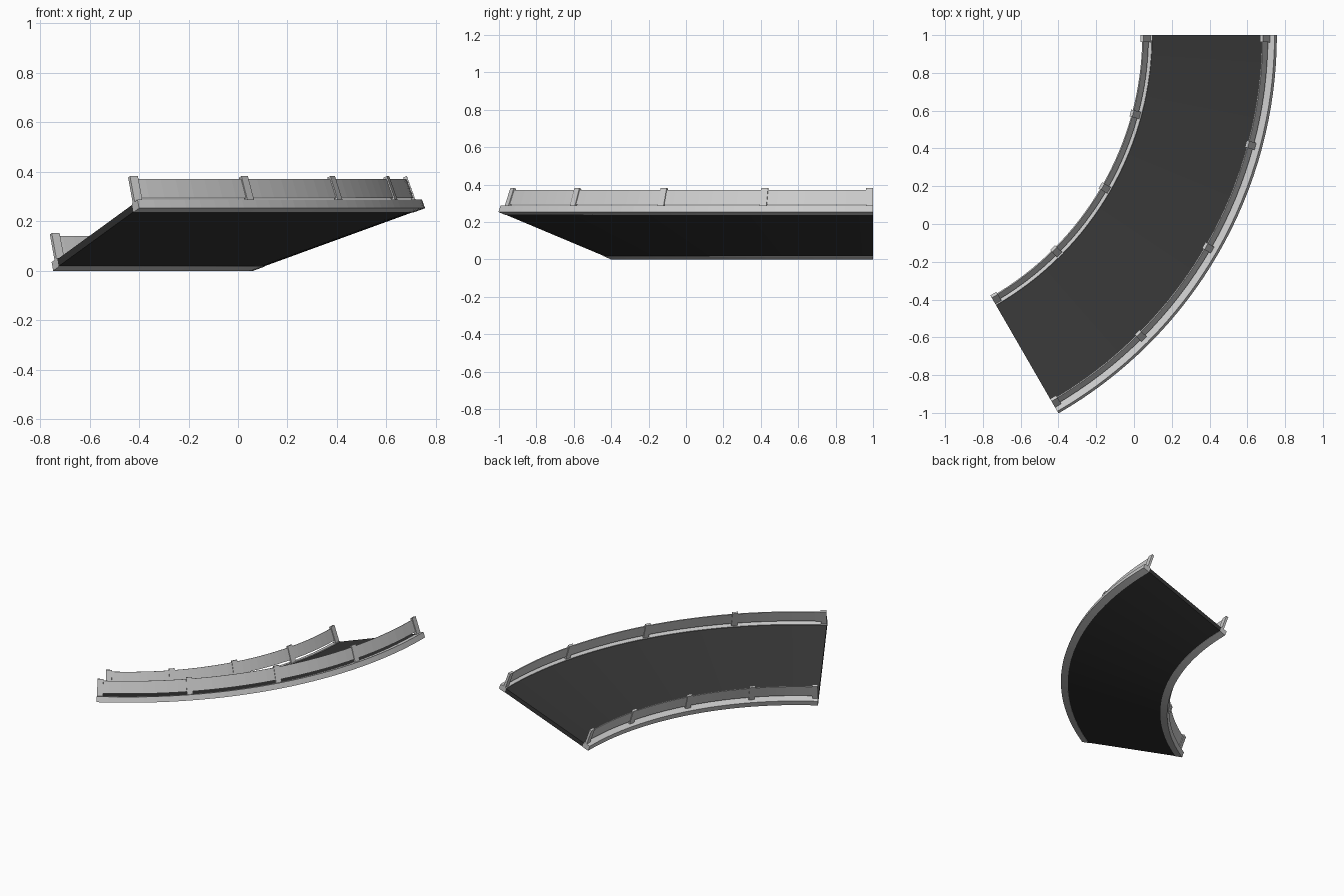
import bpy, bmesh, math

if "Cube" in bpy.data.objects:
    bpy.data.objects.remove(bpy.data.objects["Cube"])

# Banked 60 degree bend: centre, inner radius, bank angle, deck width
CX, CY, R0 = -1.556, 1.0, 1.618
BANK, SWEEP, W = math.radians(20), math.radians(60), 0.739


def place(u, v, a):
    """u across the bank, v square to it, a = angle along the bend."""
    r = R0 + u * math.cos(BANK) - v * math.sin(BANK)
    z = u * math.sin(BANK) + v * math.cos(BANK)
    return (CX + r * math.cos(a), CY - r * math.sin(a), z)


def add_section(bm, u0, u1, v0, v1, a0, a1, steps):
    """Sweep a rectangular section along the bend."""
    rings = []
    for i in range(steps + 1):
        a = a0 + (a1 - a0) * i / steps
        rings.append([bm.verts.new(place(u, v, a))
                      for u, v in ((u0, v0), (u1, v0), (u1, v1), (u0, v1))])
    for p, q in zip(rings, rings[1:]):
        for k in range(4):
            n = (k + 1) % 4
            bm.faces.new((p[k], p[n], q[n], q[k]))
    bm.faces.new(rings[0])
    bm.faces.new(rings[-1])


def finish(bm, name, mat=None):
    bmesh.ops.recalc_face_normals(bm, faces=bm.faces)
    me = bpy.data.meshes.new(name)
    bm.to_mesh(me)
    bm.free()
    ob = bpy.data.objects.new(name, me)
    bpy.context.collection.objects.link(ob)
    if mat:
        me.materials.append(mat)
    return ob


def sweep(name, u0, u1, v0, v1, mat=None):
    bm = bmesh.new()
    add_section(bm, u0, u1, v0, v1, 0, SWEEP, 32)
    return finish(bm, name, mat)


asphalt = bpy.data.materials.new("asphalt")
asphalt.diffuse_color = (0.035, 0.035, 0.035, 1)
asphalt.use_nodes = True
asphalt.node_tree.nodes["Principled BSDF"].inputs["Base Color"].default_value = asphalt.diffuse_color

# Road deck between the kerbs
CURB = 0.048
sweep("road_deck", CURB, W - CURB, 0.002, 0.032, asphalt)

# Kerb, floating rail panel and five posts on each side
for side, edge, s in (("inner", 0, 1), ("outer", W, -1)):
    sweep(side + "_kerb", *sorted((edge, edge + s * CURB)), 0, 0.037)
    mid = edge + s * 0.033
    sweep(side + "_rail", mid - 0.003, mid + 0.003, 0.055, 0.136)
    bm = bmesh.new()
    half = 0.019 / (R0 + mid * math.cos(BANK))
    for i in range(5):
        a = min(max(SWEEP * i / 4, half), SWEEP - half)
        add_section(bm, mid - 0.008, mid + 0.008, 0.035, 0.147,
                    a - half, a + half, 1)
    finish(bm, side + "_posts")
